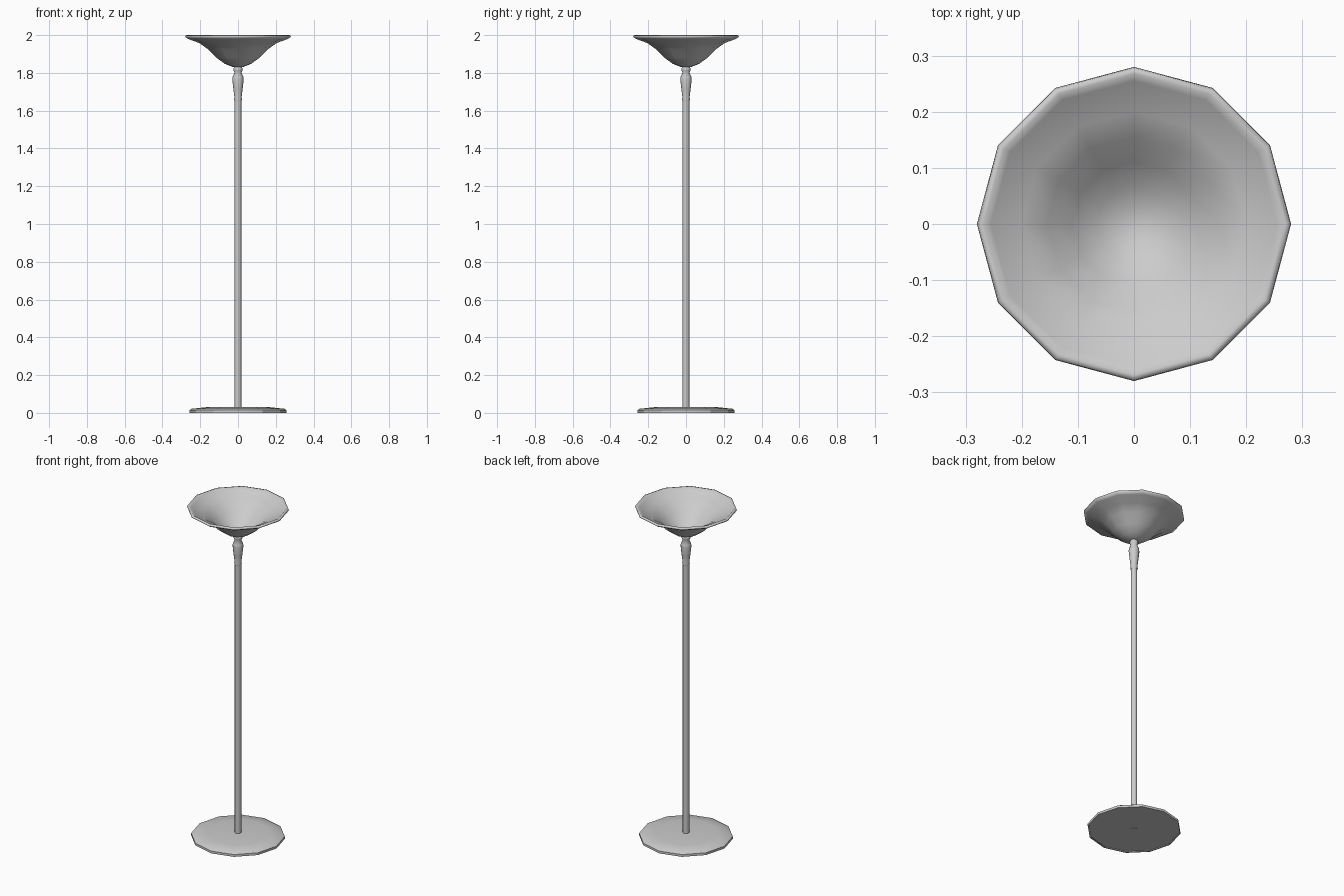
import bpy, bmesh, math

if "Cube" in bpy.data.objects:
    bpy.data.objects.remove(bpy.data.objects["Cube"])


def lathe(name, profile, sides=12, angle=40):
    """Revolve an (r, z) profile around z; r = 0 makes a pole point."""
    bm = bmesh.new()
    rings = []
    for r, z in profile:
        n = 1 if r == 0 else sides
        rings.append([bm.verts.new((r * math.cos(math.tau * i / sides),
                                    r * math.sin(math.tau * i / sides), z))
                      for i in range(n)])
    for a, b in zip(rings, rings[1:]):
        for i in range(sides):
            j = (i + 1) % sides
            quad = [a[i % len(a)], a[j % len(a)], b[j % len(b)], b[i % len(b)]]
            bm.faces.new(list(dict.fromkeys(quad)))
    bmesh.ops.recalc_face_normals(bm, faces=bm.faces)
    mesh = bpy.data.meshes.new(name)
    bm.to_mesh(mesh)
    bm.free()
    ob = bpy.data.objects.new(name, mesh)
    bpy.context.collection.objects.link(ob)
    bpy.ops.object.select_all(action='DESELECT')
    ob.select_set(True)
    bpy.context.view_layer.objects.active = ob
    bpy.ops.object.shade_smooth_by_angle(angle=math.radians(angle))
    return ob


# Flat foot disc with bevelled upper edge
lathe("base", [(0, 0.004), (0.25, 0.004), (0.25, 0), (0.258, 0), (0.258, 0.014),
               (0.245, 0.022), (0.17, 0.03), (0, 0.03)], angle=30)

# Straight pole, its end showing under the base
lathe("pole", [(0, 0.001), (0.018, 0.001), (0.018, 1.66), (0, 1.66)])

# Turned neck under the bowl
lathe("neck", [(0, 1.65), (0.019, 1.65), (0.021, 1.66), (0.019, 1.672), (0.024, 1.71),
               (0.03, 1.765), (0.028, 1.78), (0.018, 1.803), (0.024, 1.812),
               (0.024, 1.822), (0.018, 1.836), (0, 1.836)], angle=60)

# Open bowl shade: outside, rolled rim, inside
lathe("bowl_shade", [(0, 1.828), (0.03, 1.832), (0.07, 1.848), (0.115, 1.881),
                     (0.16, 1.926), (0.205, 1.958), (0.262, 1.979), (0.28, 1.99),
                     (0.278, 1.998), (0.268, 2.0), (0.255, 1.988), (0.2, 1.966),
                     (0.155, 1.934), (0.11, 1.889), (0.066, 1.856), (0.03, 1.841),
                     (0, 1.837)], angle=80)
